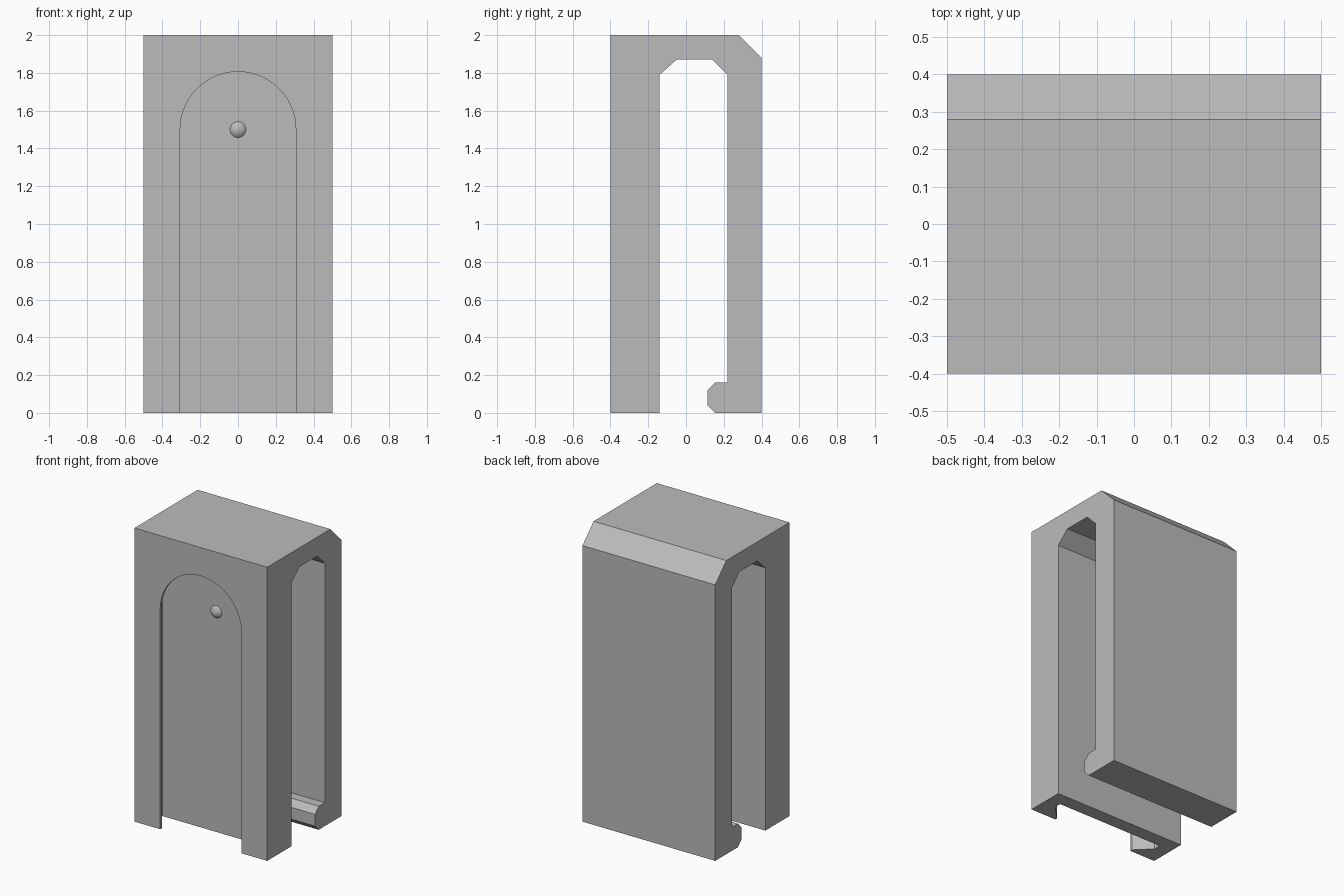
import bpy, bmesh, math

cube = bpy.data.objects.get("Cube")
if cube:
    bpy.data.objects.remove(cube, do_unlink=True)

grey = bpy.data.materials.new("plain grey")
grey.use_nodes = True
colour = (0.5, 0.5, 0.5, 1)
grey.diffuse_color = colour
grey.node_tree.nodes["Principled BSDF"].inputs["Base Color"].default_value = colour


def loft(name, rings):
    """Join matching rings of points into a capped solid."""
    bm = bmesh.new()
    loops = [[bm.verts.new(p) for p in ring] for ring in rings]
    for a, b in zip(loops, loops[1:]):
        for i in range(len(a)):
            j = (i + 1) % len(a)
            bm.faces.new((a[i], a[j], b[j], b[i]))
    bm.faces.new(loops[0])
    bm.faces.new(loops[-1])
    bmesh.ops.recalc_face_normals(bm, faces=bm.faces)
    mesh = bpy.data.meshes.new(name)
    bm.to_mesh(mesh)
    bm.free()
    mesh.materials.append(grey)
    obj = bpy.data.objects.new(name, mesh)
    bpy.context.collection.objects.link(obj)
    return obj


# Bracket: one side profile (y, z) with front wall, bridge, back wall and hook
profile = [(-0.4, 0), (-0.4, 2), (0.28, 2), (0.4, 1.88), (0.4, 0),
           (0.155, 0), (0.115, 0.04), (0.115, 0.12), (0.155, 0.16), (0.22, 0.16),
           (0.22, 1.79), (0.14, 1.87), (-0.05, 1.87), (-0.14, 1.79), (-0.14, 0)]
bracket = loft("hook_bracket", [[(x, y, z) for y, z in profile] for x in (-0.5, 0.5)])

# Undercut slot in the front wall: arched outline, wider inside than at the mouth
SLOT_Z, FLOOR_Y = 1.5, -0.234


def arch(y, r, steps=48):
    curve = [(r * math.cos(math.pi * i / steps), y, SLOT_Z + r * math.sin(math.pi * i / steps))
             for i in range(steps + 1)]
    return [(r, y, -0.1)] + curve + [(-r, y, -0.1)]


slot_steps = [(-0.5, 0.306), (-0.3825, 0.306), (-0.2825, 0.406), (FLOOR_Y, 0.406)]
cutter = loft("slot_cutter", [arch(y, r) for y, r in slot_steps])
cutter.hide_render = True

cut = bracket.modifiers.new("slot", "BOOLEAN")
cut.operation = "DIFFERENCE"
cut.solver = "EXACT"
cut.object = cutter
bpy.context.view_layer.objects.active = bracket
bpy.ops.object.modifier_apply(modifier=cut.name)
bpy.data.objects.remove(cutter, do_unlink=True)

# Small locking cone standing on the slot floor
bpy.ops.mesh.primitive_cone_add(vertices=48, radius1=0.042, radius2=0, depth=0.042,
                                location=(0, FLOOR_Y - 0.021, SLOT_Z),
                                rotation=(math.pi / 2, 0, 0))
cone = bpy.context.object
cone.name = "locking_cone"
cone.data.materials.append(grey)

for obj in (bracket, cone):
    bpy.ops.object.select_all(action="DESELECT")
    obj.select_set(True)
    bpy.context.view_layer.objects.active = obj
    bpy.ops.object.shade_smooth_by_angle(angle=math.radians(30))
